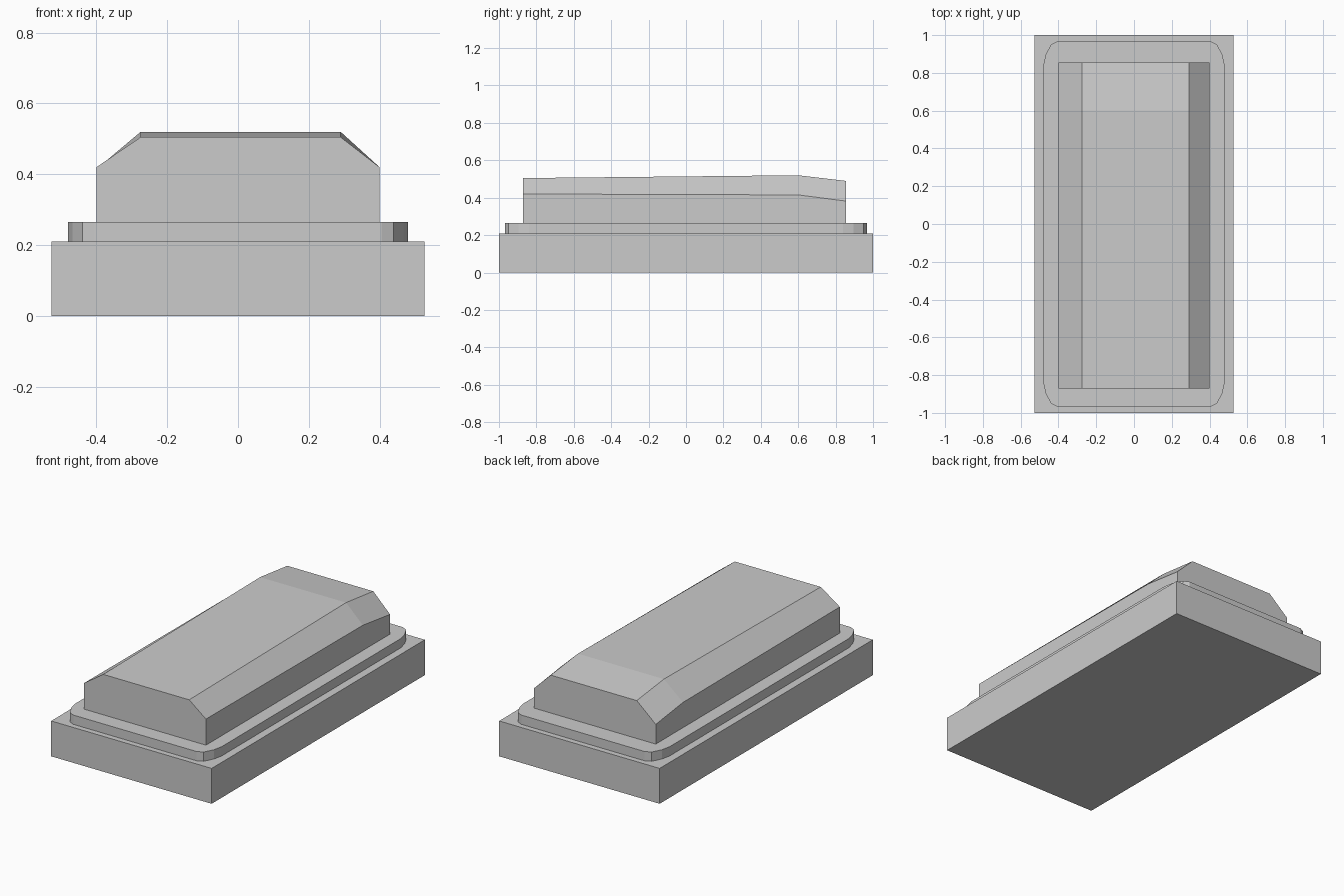
import bpy
import bmesh

cube = bpy.data.objects.get("Cube")
if cube:
    bpy.data.objects.remove(cube, do_unlink=True)

# Single stone colour
stone = bpy.data.materials.new("pale_grey_stone")
stone.use_nodes = True
stone.diffuse_color = (0.6, 0.6, 0.6, 1)
stone.node_tree.nodes["Principled BSDF"].inputs["Base Color"].default_value = (0.6, 0.6, 0.6, 1)


def loft(name, rings):
    """Join matching rings of points with quads and cap both ends."""
    bm = bmesh.new()
    loops = [[bm.verts.new(p) for p in ring] for ring in rings]
    for a, b in zip(loops, loops[1:]):
        for i in range(len(a)):
            j = (i + 1) % len(a)
            bm.faces.new((a[i], a[j], b[j], b[i]))
    bm.faces.new(loops[0])
    bm.faces.new(loops[-1])
    bmesh.ops.recalc_face_normals(bm, faces=bm.faces)
    mesh = bpy.data.meshes.new(name)
    bm.to_mesh(mesh)
    bm.free()
    mesh.materials.append(stone)
    obj = bpy.data.objects.new(name, mesh)
    bpy.context.collection.objects.link(obj)
    return obj


def slab(name, quarter, z0, z1):
    """Extrude an outline mirrored from its +x +y quarter."""
    back = quarter + [(-x, y) for x, y in reversed(quarter)]
    outline = back + [(-x, -y) for x, y in back]
    loft(name, [[(x, y, z) for x, y in outline] for z in (z0, z1)])


# Rectangular base and the round-cornered step on it
slab("base_slab", [(0.527, 1.0)], 0, 0.21)
slab("rounded_step", [(0.48, 0.84), (0.468, 0.895), (0.44, 0.95), (0.405, 0.967)], 0.21, 0.265)

# Bevelled lid: cross-sections given as y, shoulder height, top height
sections = [(-0.872, 0.42, 0.505), (0.6, 0.415, 0.52), (0.855, 0.382, 0.49)]
loft("bevelled_lid", [
    [(-0.4, y, 0.265), (0.4, y, 0.265), (0.4, y, shoulder),
     (0.29, y, top), (-0.275, y, top), (-0.4, y, shoulder)]
    for y, shoulder, top in sections])
